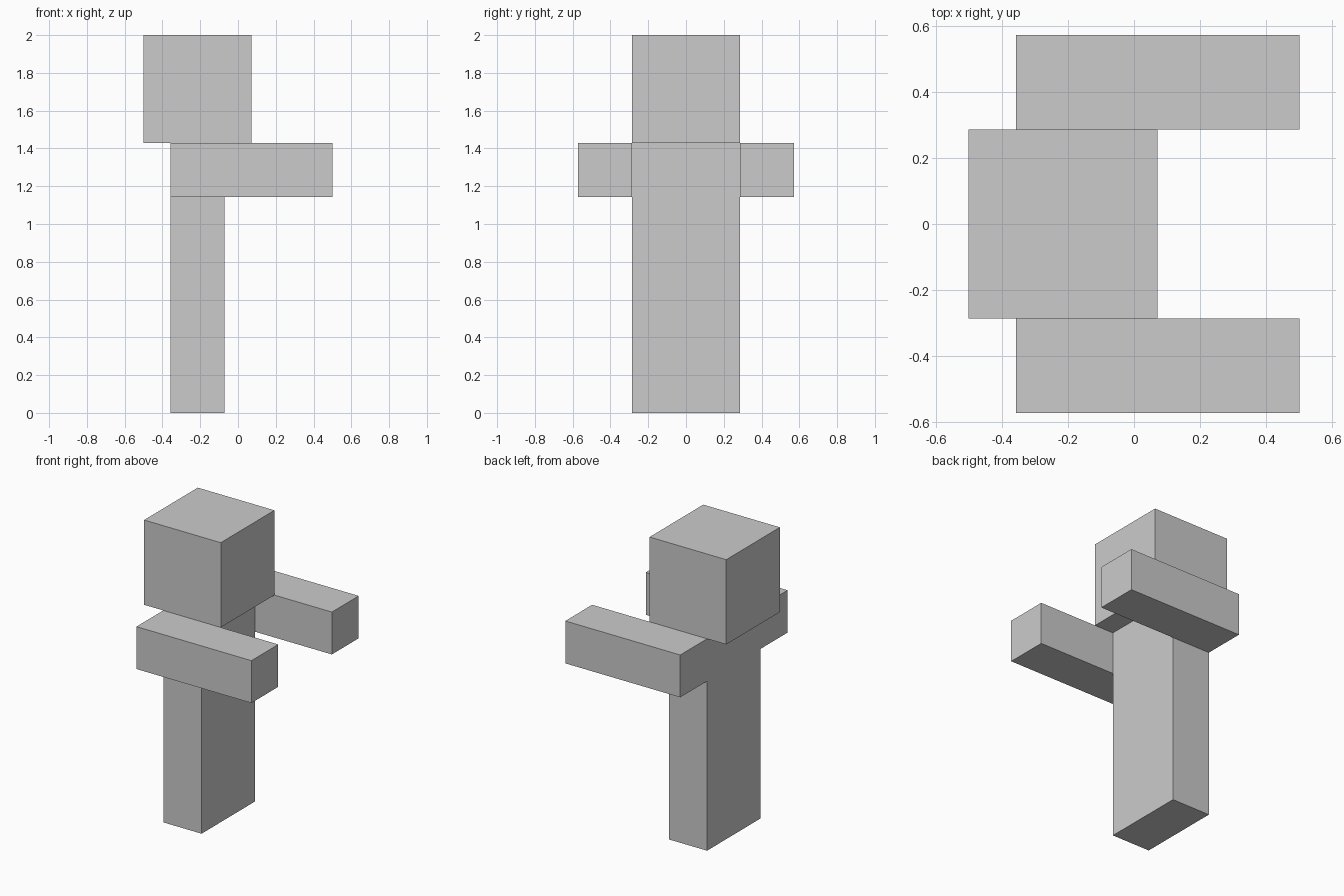
import bpy

if "Cube" in bpy.data.objects:
    bpy.data.objects.remove(bpy.data.objects["Cube"])

U = 1 / 14  # the figure is laid out on a grid of 28 units in height


def box(name, lo, hi):
    """Box between two corners given in grid units."""
    center = [(a + b) / 2 * U for a, b in zip(lo, hi)]
    size = [(b - a) * U for a, b in zip(lo, hi)]
    bpy.ops.mesh.primitive_cube_add(size=1, location=center)
    obj = bpy.context.object
    obj.name = name
    obj.scale = size
    bpy.ops.object.transform_apply(location=False, rotation=False, scale=True)
    return obj


# Tall body slab and cube head
box("body", (-5, -4, 0), (-1, 4, 20))
box("head", (-7, -4, 20), (1, 4, 28))

# Arms stretched forward along +x, one on each side
for side, y in (("right", -8), ("left", 4)):
    box(side + "_arm", (-5, y, 16), (7, y + 4, 20))
